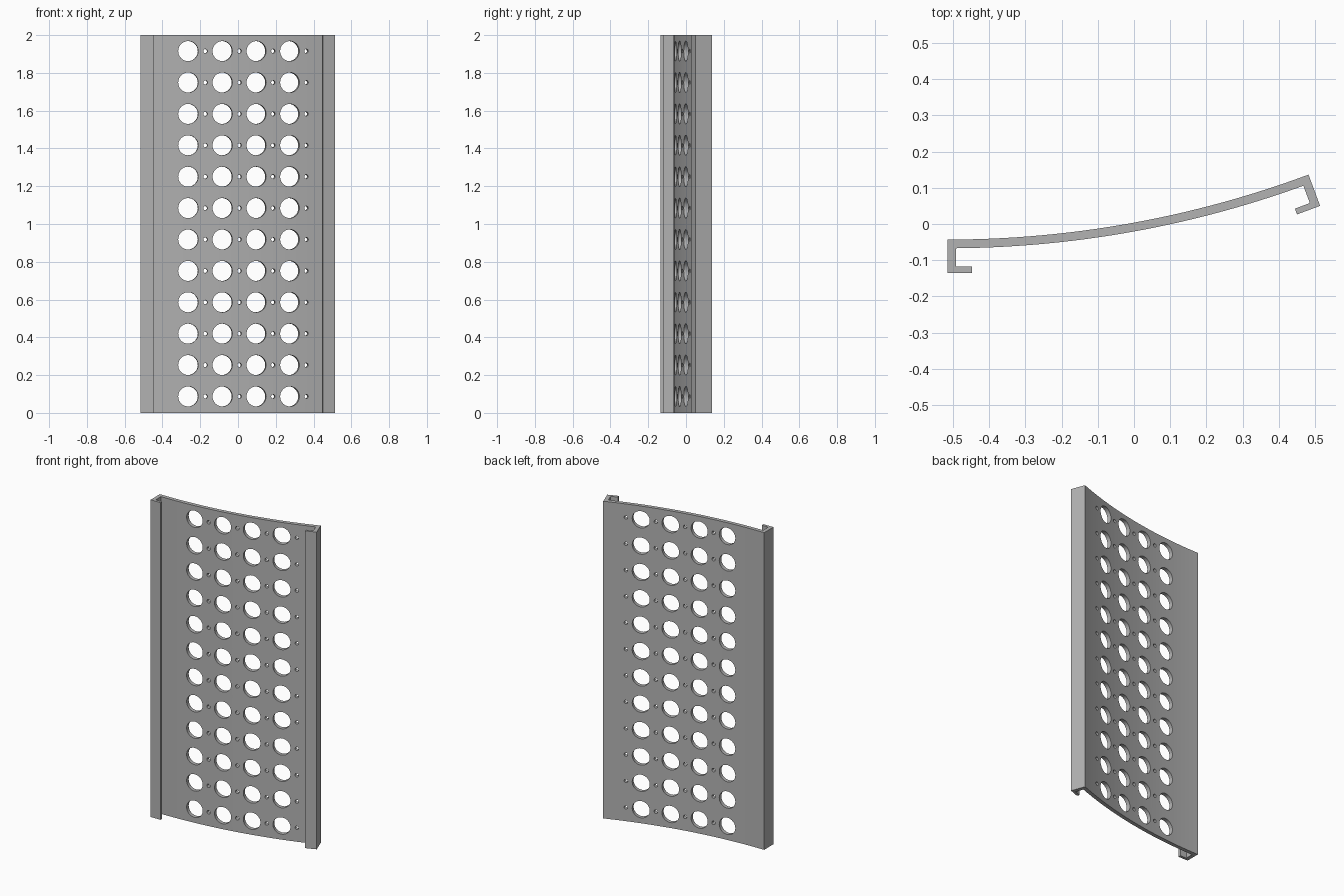
import bpy, bmesh
from math import sin, cos, radians
from mathutils import Matrix, Vector

cube = bpy.data.objects.get("Cube")
if cube:
    bpy.data.objects.remove(cube)

HEIGHT = 2.0
RADIUS = 2.86            # back surface of the curved sheet
SPAN = radians(20.4)     # angle swept by the sheet
SHEET, LIP = 0.024, 0.017
FLANGE, RETURN = 0.092, 0.068
SEGMENTS = 32
CENTRE = Vector((-0.515, -0.043 + RADIUS))


def arc_point(angle, radius=RADIUS):
    return CENTRE + radius * Vector((sin(angle), -cos(angle)))


def hook(angle, side):
    """Hooked edge, from the back corner round to the inner corner."""
    along = side * Vector((cos(angle), sin(angle)))
    front = Vector((sin(angle), -cos(angle)))
    local = [(0, 0), (0, FLANGE), (RETURN, FLANGE), (RETURN, FLANGE - LIP),
             (SHEET, FLANGE - LIP), (SHEET, SHEET)]
    return [arc_point(angle) + along * a + front * f for a, f in local]


def make_object(name, bm):
    bmesh.ops.recalc_face_normals(bm, faces=bm.faces)
    mesh = bpy.data.meshes.new(name)
    bm.to_mesh(mesh)
    bm.free()
    obj = bpy.data.objects.new(name, mesh)
    bpy.context.collection.objects.link(obj)
    return obj


# Curved sheet with hooked edges: one cross-section, extruded upward
angles = [SPAN * i / SEGMENTS for i in range(1, SEGMENTS)]
inner = [arc_point(a, RADIUS + SHEET) for a in angles]
outer = [arc_point(a) for a in reversed(angles)]
outline = hook(0, 1) + inner + hook(SPAN, -1)[::-1] + outer

bm = bmesh.new()
section = bm.faces.new([bm.verts.new((p.x, p.y, 0)) for p in outline])
walls = bmesh.ops.extrude_face_region(bm, geom=[section], use_keep_orig=True)
top = [g for g in walls["geom"] if isinstance(g, bmesh.types.BMVert)]
bmesh.ops.translate(bm, verts=top, vec=(0, 0, HEIGHT))
panel = make_object("perforated_panel", bm)

# Hole cutters: large and small alternate along the curve, in twelve rows
bm = bmesh.new()
for row in range(12):
    z = 0.087 + row * 0.1662
    for column in range(8):
        a = radians(5.0 + column * 1.814)
        p = arc_point(a, RADIUS + SHEET / 2)
        radius, sides = (0.011, 16) if column % 2 else (0.053, 40)
        matrix = (Matrix.Translation((p.x, p.y, z)) @ Matrix.Rotation(a, 4, "Z")
                  @ Matrix.Rotation(radians(90), 4, "X"))
        bmesh.ops.create_cone(bm, cap_ends=True, segments=sides, radius1=radius,
                              radius2=radius, depth=0.07, matrix=matrix)
cutter = make_object("hole_cutters", bm)
cutter.hide_render = True

# Cut the holes
cut = panel.modifiers.new("holes", "BOOLEAN")
cut.operation = "DIFFERENCE"
cut.solver = "EXACT"
cut.object = cutter
bpy.ops.object.select_all(action="DESELECT")
panel.select_set(True)
bpy.context.view_layer.objects.active = panel
bpy.ops.object.modifier_apply(modifier=cut.name)
bpy.data.objects.remove(cutter)

# Plain grey metal
grey = bpy.data.materials.new("grey_metal")
grey.use_nodes = True
colour = (0.45, 0.45, 0.45, 1)
grey.diffuse_color = colour
grey.node_tree.nodes["Principled BSDF"].inputs["Base Color"].default_value = colour
panel.data.materials.clear()
panel.data.materials.append(grey)
bpy.ops.object.shade_smooth_by_angle(angle=radians(20))
